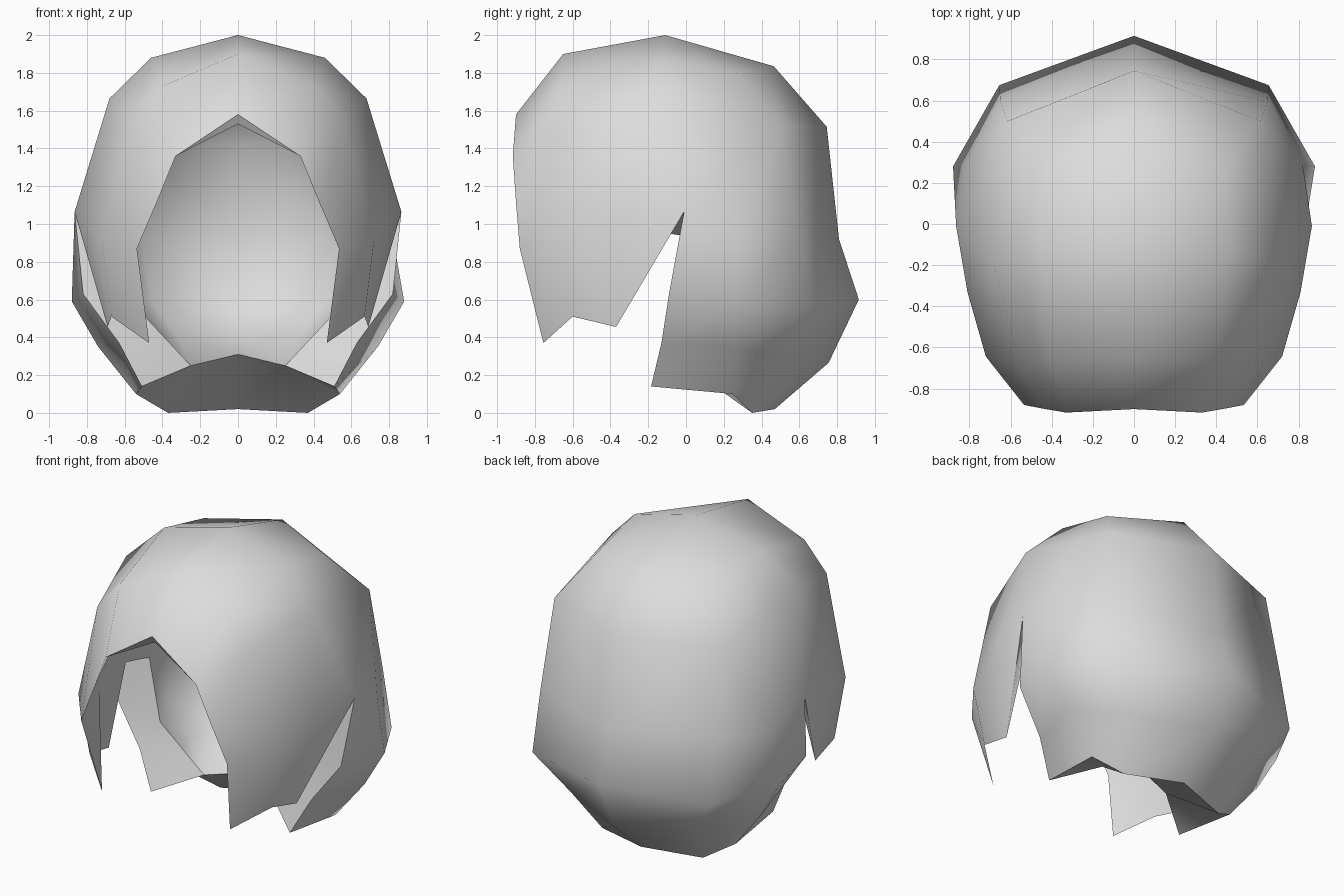
import bpy, bmesh
from mathutils import Vector

old = bpy.data.objects.get("Cube")
if old:
    bpy.data.objects.remove(old, do_unlink=True)

# One plain grey for the whole shell
grey = bpy.data.materials.new("light grey")
grey.use_nodes = True
colour = (0.72, 0.72, 0.72, 1)
grey.diffuse_color = colour
grey.node_tree.nodes["Principled BSDF"].inputs["Base Color"].default_value = colour

# Key corners of the rim
SLIT = (0.865, -0.01, 1.065)
SLIT_IN = (0.63, -0.03, 0.94)
FLAP_IN = (0.67, -0.22, 0.97)
FLAP_MID = (0.67, -0.60, 0.51)
FLAP_BACK = (0.69, -0.37, 0.455)
EDGE = [(0.82, -0.09, 0.63), (0.63, -0.13, 0.37), (0.51, -0.185, 0.14)]
WALL = [(0.53, -0.06, 0.55), (0.39, -0.03, 0.40), (0.25, 0.0, 0.25)]
RIDGE = (0, 0.05, 0.31)
# Corners of the upper side that several rows share
TEMPLE = (0.68, -0.20, 1.665)
REAR_CORNER = (0.615, 0.50, 1.52)

# Left half of the outer shell: arches from the crown down to the rim
opening = [(0, -0.90, 1.58), (0.33, -0.917, 1.36), (0.43, -0.90, 1.115),
           (0.535, -0.88, 0.87), (0.47, -0.755, 0.37)]
brow = [(0, -0.65, 1.90), (0.40, -0.67, 1.73), (0.556, -0.68, 1.545),
        (0.72, -0.645, 0.91), FLAP_MID]
crown = [(0, -0.11, 2.0), (0.46, -0.12, 1.88), TEMPLE,
         (0.81, -0.33, 1.02), FLAP_BACK]
rear_top = [(0, 0.465, 1.835), (0.44, 0.27, 1.80), TEMPLE, SLIT]
rear_high = [(0, 0.745, 1.515), REAR_CORNER, REAR_CORNER, SLIT]
rear_mid = [(0, 0.81, 0.92), (0.65, 0.595, 0.95), (0.82, 0.29, 0.93), SLIT]
rear_low = [(0, 0.915, 0.60), (0.655, 0.675, 0.55), (0.88, 0.28, 0.59), EDGE[0]]
nape = [(0, 0.755, 0.265), (0.46, 0.55, 0.29), (0.74, 0.27, 0.35), EDGE[1]]
hem = [(0, 0.47, 0.02), (0.37, 0.35, 0.0), (0.54, 0.25, 0.10), EDGE[2]]
outer = [opening, brow, crown, rear_top, rear_high, rear_mid, rear_low, nape, hem]

# Thick lining: rows shrink inward and end on the rim corners
CENTRE = Vector((0, 0, 1))


def lining(row, scale, *ends):
    kept = row[:len(row) - len(ends)]
    return [tuple(CENTRE + (Vector(p) - CENTRE) * scale) for p in kept] + list(ends)


opening_in = [(0, -0.87, 1.53)] + opening[1:]
crown_in = lining(crown, 0.83, FLAP_IN, FLAP_BACK)
front_in = [opening_in, lining(brow, 0.87, FLAP_MID), crown_in]
rear_in = [crown_in[:-1],
           lining(rear_top, 0.83, SLIT_IN),
           lining(rear_high, 0.83, SLIT_IN),
           lining(rear_mid, 0.80, SLIT_IN),
           [(0, 0.64, 0.60), (0.46, 0.45, 0.60), (0.62, 0.15, 0.60), WALL[0]],
           [(0, 0.47, 0.42), (0.32, 0.33, 0.41), (0.43, 0.11, 0.42), WALL[1]],
           [RIDGE, WALL[2]]]

bm = bmesh.new()


def add_face(points):
    """Add a face and its mirror image, skipping collapsed corners."""
    corners = list(dict.fromkeys(points))
    if len(corners) < 3:
        return
    for side in (1, -1):
        bm.faces.new([bm.verts.new((x * side, y, z)) for x, y, z in corners][::side])


def strip(a, b):
    """Join two rows, repeating the last corner of the shorter one."""
    n = max(len(a), len(b))
    a, b = (r + [r[-1]] * (n - len(r)) for r in (a, b))
    for i in range(n - 1):
        add_face([a[i], a[i + 1], b[i + 1], b[i]])


# Outer shell and lining
for rows in (outer, front_in, rear_in):
    for a, b in zip(rows, rows[1:]):
        strip(a, b)

# Rims: face opening, flap side of the slit, rear wall of the slit, neck
strip(opening, opening_in)
add_face([SLIT, SLIT_IN, FLAP_IN])
add_face([SLIT, FLAP_IN, FLAP_BACK])
strip([SLIT] + EDGE, [SLIT_IN] + WALL)
strip(hem, [RIDGE, WALL[2], WALL[2], EDGE[2]])

bmesh.ops.remove_doubles(bm, verts=bm.verts, dist=0.0005)
bmesh.ops.recalc_face_normals(bm, faces=bm.faces)

mesh = bpy.data.meshes.new("head_shell")
bm.to_mesh(mesh)
bm.free()
mesh.materials.append(grey)
shell = bpy.data.objects.new("head_shell", mesh)
bpy.context.collection.objects.link(shell)

# Soft surface with crisp rims
bpy.ops.object.select_all(action="DESELECT")
shell.select_set(True)
bpy.context.view_layer.objects.active = shell
bpy.ops.object.shade_smooth_by_angle(angle=0.95)
